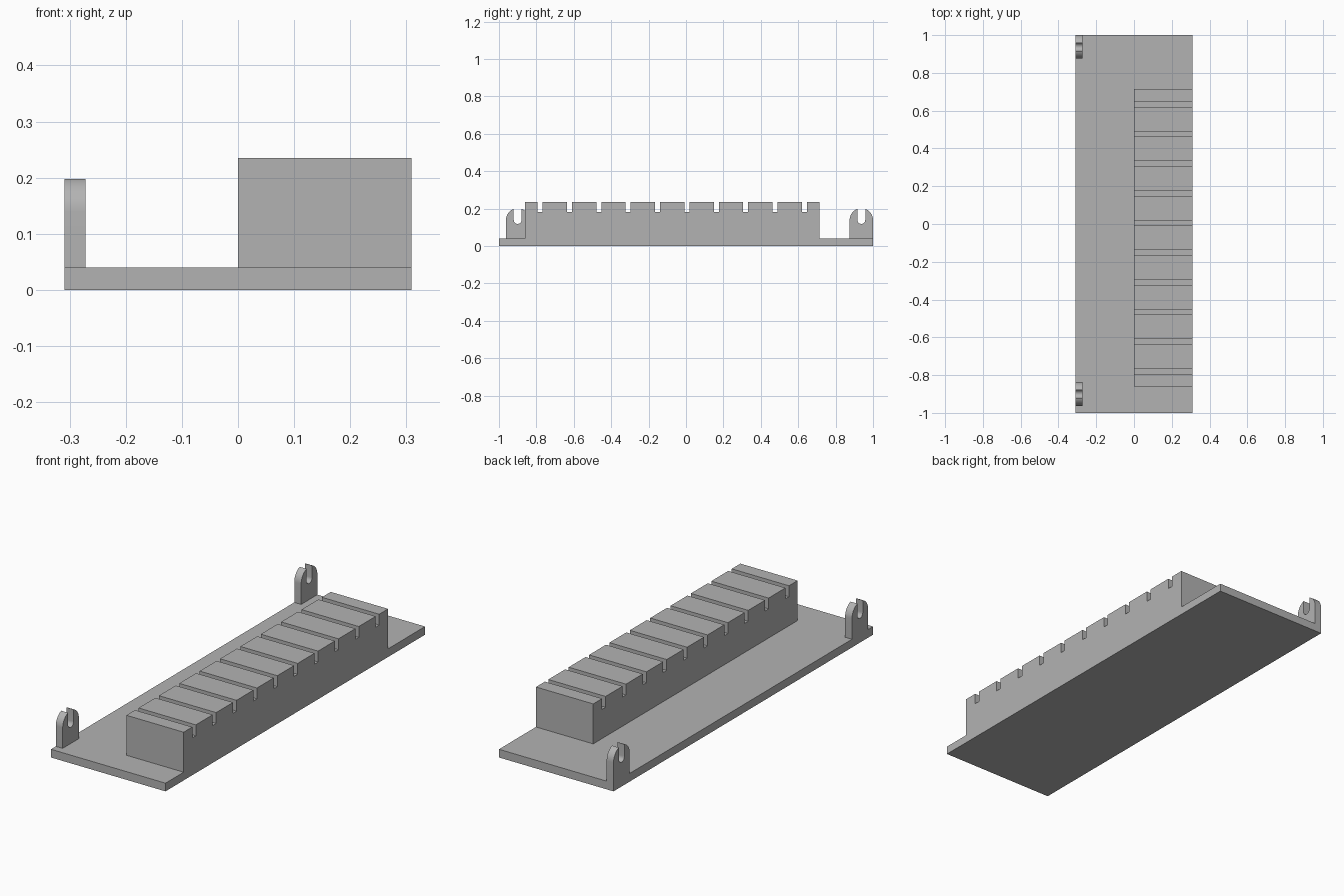
import bpy, bmesh, math

cube = bpy.data.objects.get("Cube")
if cube:
    bpy.data.objects.remove(cube, do_unlink=True)

grey = bpy.data.materials.new("plain grey")
grey.use_nodes = True
colour = (0.45, 0.45, 0.45, 1)
grey.diffuse_color = colour
grey.node_tree.nodes["Principled BSDF"].inputs["Base Color"].default_value = colour

HALF = 0.309      # half width of the base
BASE_TOP = 0.04


def extrude_profile(name, profile, x0, x1, smooth=False):
    """Extrude a closed (y, z) outline along x."""
    bm = bmesh.new()
    face = bm.faces.new([bm.verts.new((x0, y, z)) for y, z in profile])
    out = bmesh.ops.extrude_face_region(bm, geom=[face], use_keep_orig=True)
    moved = [v for v in out["geom"] if isinstance(v, bmesh.types.BMVert)]
    bmesh.ops.translate(bm, verts=moved, vec=(x1 - x0, 0, 0))
    bmesh.ops.recalc_face_normals(bm, faces=bm.faces)
    mesh = bpy.data.meshes.new(name)
    bm.to_mesh(mesh)
    bm.free()
    mesh.materials.append(grey)
    obj = bpy.data.objects.new(name, mesh)
    bpy.context.collection.objects.link(obj)
    if smooth:
        bpy.ops.object.select_all(action="DESELECT")
        obj.select_set(True)
        bpy.context.view_layer.objects.active = obj
        bpy.ops.object.shade_smooth_by_angle(angle=math.radians(30))
    return obj


def arc(cy, cz, r, start, end, steps=12):
    angles = [start + (end - start) * i / steps for i in range(steps + 1)]
    return [(cy + r * math.cos(a), cz + r * math.sin(a)) for a in angles]


# Flat base plate
extrude_profile("base_plate", [(-1, 0), (1, 0), (1, BASE_TOP), (-1, BASE_TOP)], -HALF, HALF)

# Raised block with ten evenly spaced slots across its top
front, back, top, slot_floor = -0.86, 0.715, 0.235, 0.182
outline = [(back, BASE_TOP), (front, BASE_TOP), (front, top)]
for i in range(10):
    y = -0.78 + i * 0.157
    a, b = y - 0.0135, y + 0.0135
    outline += [(a, top), (a, slot_floor), (b, slot_floor), (b, top)]
outline.append((back, top))
extrude_profile("slotted_block", outline, 0, HALF)

# Two round-topped brackets, each with an open round-bottomed slot
R, r, cz = 0.0625, 0.021, 0.139
tip = math.acos(r / R)
tip_z = cz + R * math.sin(tip)
for name, cy in (("front_bracket", -0.9), ("back_bracket", 0.9375)):
    outline = [(cy - R, BASE_TOP), (cy + R, BASE_TOP)]
    outline += arc(cy, cz, R, 0, tip)
    outline += arc(cy, cz, r, 0, -math.pi)
    outline += arc(cy, cz, R, math.pi - tip, math.pi)
    extrude_profile(name, outline, -HALF, -0.272, smooth=True)
